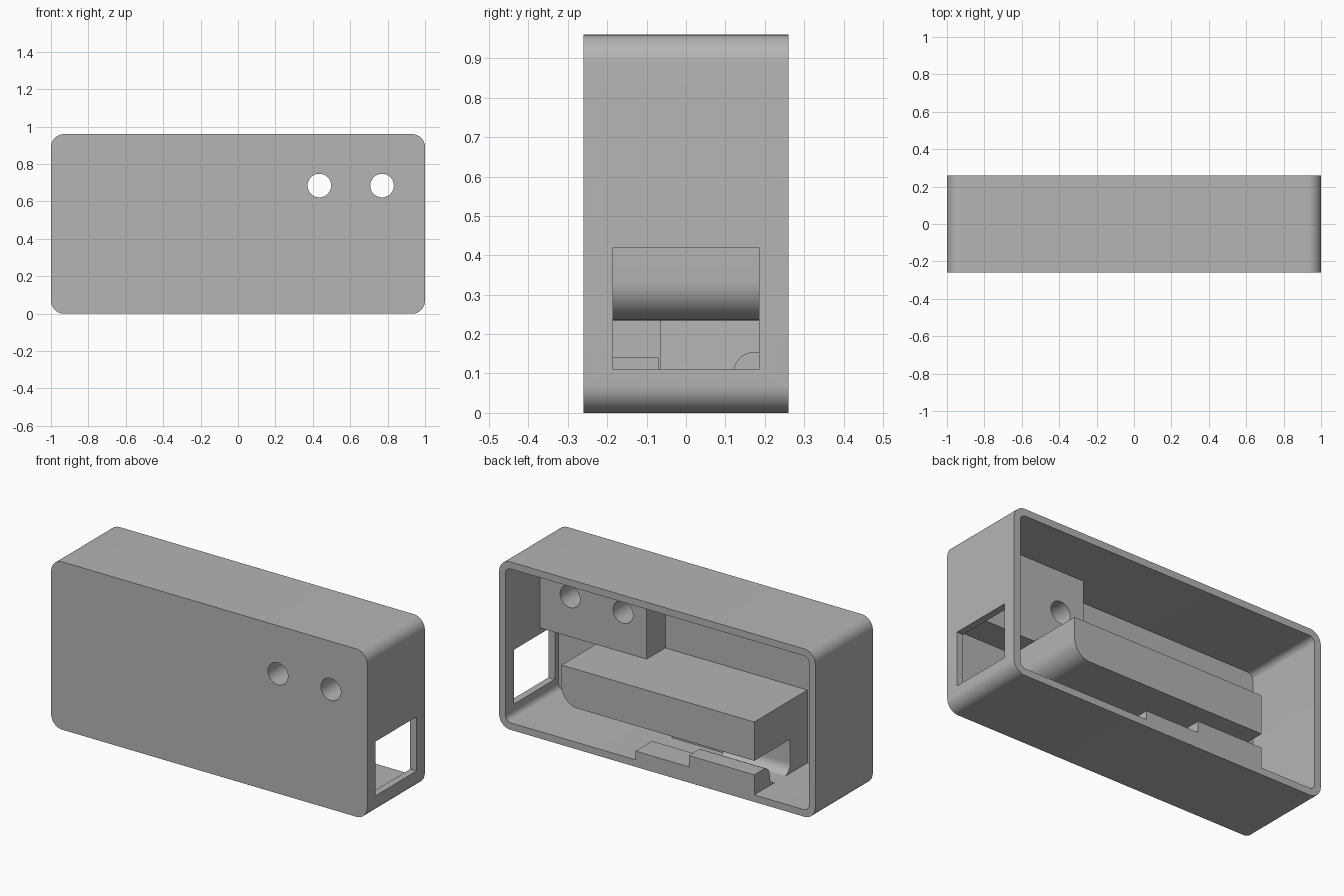
import bpy
import bmesh
from math import cos, sin, pi, radians
from mathutils import Vector

if "Cube" in bpy.data.objects:
    bpy.data.objects.remove(bpy.data.objects["Cube"], do_unlink=True)

grey = bpy.data.materials.new("Plain grey plastic")
grey.use_nodes = True
grey.diffuse_color = (0.46, 0.46, 0.46, 1)
grey.node_tree.nodes["Principled BSDF"].inputs["Base Color"].default_value = grey.diffuse_color

HALF_D, HEIGHT, WALL = 0.26, 0.96, 0.04
INNER_Y = -HALF_D + WALL


def arc(cx, cz, r, start, end, n=12):
    """Points on an arc, angles in degrees."""
    steps = [radians(start + (end - start) * i / n) for i in range(n + 1)]
    return [(cx + r * cos(a), cz + r * sin(a)) for a in steps]


def rounded_rect(x0, x1, z0, z1, r):
    return (arc(x1 - r, z1 - r, r, 0, 90) + arc(x0 + r, z1 - r, r, 90, 180)
            + arc(x0 + r, z0 + r, r, 180, 270) + arc(x1 - r, z0 + r, r, 270, 360))


def rect(a0, a1, b0, b1):
    return [(a0, b0), (a1, b0), (a1, b1), (a0, b1)]


def prism(name, profile, start, end, axis="y"):
    """Extrude an outline along y (outline in x, z) or along x (outline in y, z)."""
    bm = bmesh.new()
    if axis == "y":
        verts = [bm.verts.new((a, start, b)) for a, b in profile]
        shift = Vector((0, end - start, 0))
    else:
        verts = [bm.verts.new((start, a, b)) for a, b in profile]
        shift = Vector((end - start, 0, 0))
    face = bm.faces.new(verts)
    moved = bmesh.ops.extrude_face_region(bm, geom=[face])["geom"]
    bmesh.ops.translate(bm, vec=shift, verts=[v for v in moved if isinstance(v, bmesh.types.BMVert)])
    bmesh.ops.recalc_face_normals(bm, faces=bm.faces)
    mesh = bpy.data.meshes.new(name)
    bm.to_mesh(mesh)
    bm.free()
    mesh.materials.append(grey)
    obj = bpy.data.objects.new(name, mesh)
    bpy.context.collection.objects.link(obj)
    return obj


def activate(obj):
    bpy.ops.object.select_all(action="DESELECT")
    obj.select_set(True)
    bpy.context.view_layer.objects.active = obj


def cut(obj, cutters):
    for cutter in cutters:
        mod = obj.modifiers.new("cut", "BOOLEAN")
        mod.operation = "DIFFERENCE"
        mod.solver = "EXACT"
        mod.object = cutter
        activate(obj)
        bpy.ops.object.modifier_apply(modifier=mod.name)


# Open-backed case and the boss behind its two round holes
case = prism("case", rounded_rect(-1, 1, 0, HEIGHT, 0.07), -HALF_D, HALF_D)
hole_boss = prism("hole_boss", rect(0.285, 0.97, 0.455, 0.93), INNER_Y, -0.052)

cavity = prism("cavity_cutter", rounded_rect(WALL - 1, 1 - WALL, WALL, HEIGHT - WALL, 0.035), INNER_Y, 0.5)
window = prism("window_cutter", rect(-0.185, 0.185, 0.11, 0.42), 0.9, 1.1, "x")
holes = [prism("hole_cutter", arc(x, 0.685, 0.063, 0, 352.5, 47), -0.5, 0.2) for x in (0.435, 0.77)]
cut(case, [cavity, window] + holes)
cut(hole_boss, holes)
for cutter in [cavity, window] + holes:
    bpy.data.objects.remove(cutter, do_unlink=True)

# Thick shelf with one rounded lower end
X0, X1, STEP, LOW_END = -0.614, 0.605, -0.2, 0.137
shelf_outline = [(X0, 0.457), (X0, 0.235)] + arc(X1 - 0.1, 0.335, 0.1, 270, 360) + [(X1, 0.457)]
shelf = prism("shelf", shelf_outline, INNER_Y - 0.01, HALF_D)

# Support under the front of the shelf, with a curved foot
foot = arc(-0.005, 0.098, 0.06, 180, 270)
support_outline = [(INNER_Y - 0.01, 0.03), (INNER_Y - 0.01, 0.235), (-0.065, 0.235)] + foot + [(-0.005, 0.03)]
support = prism("shelf_support", support_outline, X0, STEP, "x")
low_support = prism("low_support", rect(INNER_Y - 0.01, -0.07, 0.03, 0.14), STEP, LOW_END, "x")

# Rail along the open edge: tall part with rounded lip and curved foot, then a low part
lip = arc(0.175, 0.1, 0.055, 90, 180)
rail_foot = arc(0.07, 0.09, 0.05, 0, -90)
rail_outline = [(HALF_D, 0.03), (HALF_D, 0.155)] + lip + rail_foot + [(0.07, 0.03)]
rail = prism("tall_rail", rail_outline, X0, STEP, "x")
low_rail = prism("low_rail", rect(0.11, HALF_D, 0.03, 0.09), STEP, LOW_END, "x")

for part in (case, hole_boss, shelf, support, low_support, rail, low_rail):
    activate(part)
    bpy.ops.object.shade_smooth_by_angle(angle=radians(30))
